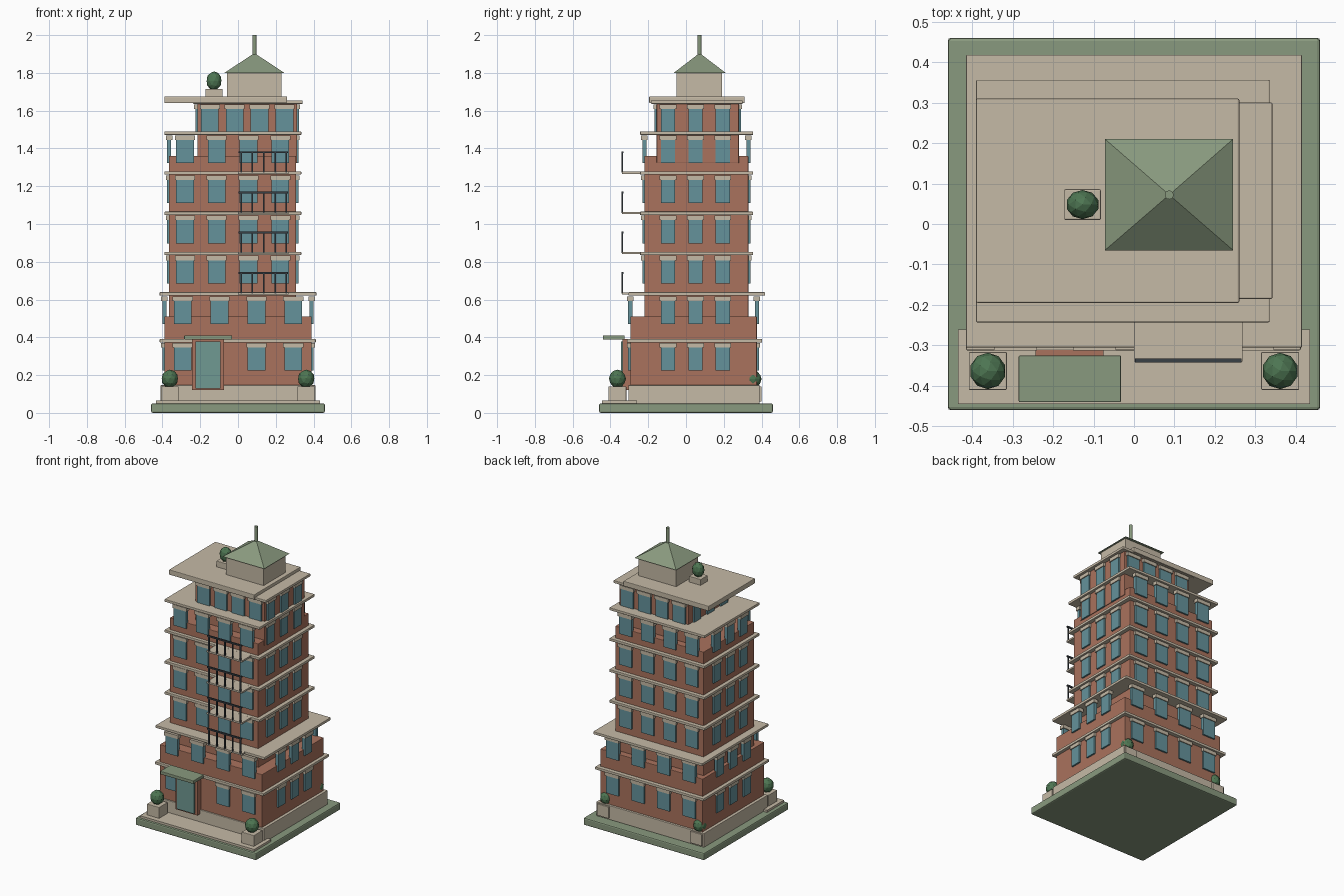
import bpy, bmesh
from mathutils import Matrix, Vector

if "Cube" in bpy.data.objects:
    bpy.data.objects.remove(bpy.data.objects["Cube"])


def material(name, r, g, b):
    m = bpy.data.materials.new(name)
    m.use_nodes = True
    m.diffuse_color = (r, g, b, 1)
    bsdf = m.node_tree.nodes["Principled BSDF"]
    bsdf.inputs["Base Color"].default_value = (r, g, b, 1)
    bsdf.inputs["Roughness"].default_value = 0.8
    return m


STONE = material("stone", .56, .49, .38)
BRICK = material("brick", .40, .17, .11)
GLASS = material("window glass", .13, .29, .33)
GREEN = material("sage green", .25, .32, .21)
LEAF = material("leaf green", .075, .18, .085)
METAL = material("dark metal", .04, .05, .06)
DOOR = material("door glass", .16, .32, .29)


def finish(name, bm, mat):
    me = bpy.data.meshes.new(name)
    bm.to_mesh(me)
    bm.free()
    me.materials.append(mat)
    ob = bpy.data.objects.new(name, me)
    bpy.context.collection.objects.link(ob)
    return ob


def boxes(name, mat, extents, bevel=0):
    """One object made of boxes, each given as x, y and z ranges."""
    bm = bmesh.new()
    for x, y, z in extents:
        size = [r[1] - r[0] for r in (x, y, z)]
        mid = [(r[0] + r[1]) / 2 for r in (x, y, z)]
        bmesh.ops.create_cube(bm, size=1, matrix=Matrix.Translation(mid) @ Matrix.Diagonal(size + [1]))
    ob = finish(name, bm, mat)
    if bevel:
        mod = ob.modifiers.new("bevel", "BEVEL")
        mod.width, mod.segments = bevel, 2
    return ob


def box(name, mat, x, y, z, bevel=0):
    return boxes(name, mat, [(x, y, z)], bevel)


def around(c, half):
    return (c - half, c + half)


# Ground and plinth
box("ground_slab", GREEN, (-.46, .46), (-.46, .46), (0, .05), .008)
box("front_paving", STONE, (-.435, .435), (-.445, -.26), (.05, .065))
box("plinth", STONE, (-.41, .41), (-.305, .39), (.05, .147), .003)

# Stepped brick body
LOWER = ((-.39, .39), (-.295, .375))
MIDDLE = ((-.365, .308), (-.22, .33))
UPPER = ((-.215, .312), (-.155, .28))
box("lower_body", BRICK, *LOWER, (.14, .51), .003)
box("middle_body", BRICK, *MIDDLE, (.5, 1.36), .003)
box("upper_body", BRICK, *UPPER, (1.323, 1.645), .003)

# Cornice above each floor
cornices = [((-.415, .412), (-.312, .402), .382), ((-.415, .415), (-.305, .418), .63)]
cornices += [((-.39, .335), (-.243, .356), z) for z in (.844, 1.056, 1.27, 1.481)]
cornices += [((-.237, .342), (-.185, .3), 1.645)]
for i, (x, y, z) in enumerate(cornices):
    box(f"cornice_{i + 1}", STONE, x, y, around(z, .009), .003)

# Windows and lintels on all four sides of each floor
floors = [(LOWER, .225), (LOWER, .47), (MIDDLE, .686), (MIDDLE, .898),
          (MIDDLE, 1.11), (MIDDLE, 1.322), (UPPER, 1.486)]
for i, ((bx, by), z) in enumerate(floors):
    panes, lintels = [], []
    step = (bx[1] - bx[0]) / 4
    for wall in by:
        for k in range(4):
            cx = bx[0] + step * (k + .5)
            if i == 0 and wall < 0 and k == 1:
                continue  # the entrance takes this place
            panes.append((around(cx, .047), around(wall, .011), (z, z + .125)))
            lintels.append((around(cx, .053), around(wall, .017), (z + .122, z + .146)))
    for wall in bx:
        for k in (-1, 0, 1):
            cy = .05 + .145 * k
            panes.append((around(wall, .011), around(cy, .038), (z, z + .125)))
            lintels.append((around(wall, .017), around(cy, .044), (z + .122, z + .146)))
    boxes(f"windows_floor_{i + 1}", GLASS, panes)
    boxes(f"lintels_floor_{i + 1}", STONE, lintels)

# Entrance with brick surround and canopy
boxes("door_surround", BRICK, [
    ((-.243, -.224), (-.335, -.29), (.12, .39)),
    ((-.094, -.075), (-.335, -.29), (.12, .39)),
    ((-.243, -.075), (-.335, -.29), (.375, .39)),
    ((-.243, -.075), (-.335, -.29), (.12, .13))])
box("door", DOOR, (-.225, -.093), (-.345, -.29), (.13, .377))
box("door_canopy", GREEN, (-.285, -.032), (-.44, -.325), (.388, .41), .003)

# Balconies on the front
for i, z in enumerate((.632, .846, 1.058, 1.272)):
    box(f"balcony_slab_{i + 1}", STONE, (0, .268), (-.34, -.215), around(z, .006))
    rails = [((.003, .265), around(-.337, .005), (z + .103, z + .113))]
    rails += [(around(.016 + .06 * k, .004), around(-.337, .004), (z, z + .108)) for k in range(5)]
    boxes(f"balcony_railing_{i + 1}", METAL, rails)

# Roof slab, roof room, hipped roof and spire
box("roof_slab", STONE, (-.39, .26), (-.195, .31), (1.64, 1.675), .004)
box("roof_room", STONE, (-.058, .23), (-.05, .19), (1.67, 1.805))
bm = bmesh.new()
eaves = [bm.verts.new((x, y, 1.8)) for x, y in
         ((-.072, -.065), (.245, -.065), (.245, .21), (-.072, .21))]
apex = bm.verts.new((.087, .072, 1.905))
bm.faces.new(eaves[::-1])
for k in range(4):
    bm.faces.new((eaves[k], eaves[(k + 1) % 4], apex))
finish("hipped_roof", bm, GREEN)
bm = bmesh.new()
bmesh.ops.create_cone(bm, cap_ends=True, segments=12, radius1=.011, radius2=.011, depth=.11,
                      matrix=Matrix.Translation((.087, .072, 1.945)))
finish("spire", bm, GREEN)


# Planters with faceted shrubs
def planter(name, x, y, z, half, height, radius):
    box(name + "_planter", STONE, around(x, half[0]), around(y, half[1]), (z, z + height), .003)
    bm = bmesh.new()
    bmesh.ops.create_icosphere(bm, subdivisions=2, radius=1)
    bmesh.ops.scale(bm, vec=Vector(radius), verts=bm.verts)
    bmesh.ops.translate(bm, vec=(x, y, z + height + radius[2] * .85), verts=bm.verts)
    finish(name + "_shrub", bm, LEAF)


for side, s in (("left", 1), ("right", -1)):
    planter("front_" + side, s * .361, -.363, .06, (.047, .047), .08, (.045, .045, .048))
    planter("back_" + side, s * .355, .355, .06, (.045, .045), .08, (.041, .045, .046))
planter("roof", -.127, .048, 1.67, (.045, .038), .045, (.041, .036, .05))
